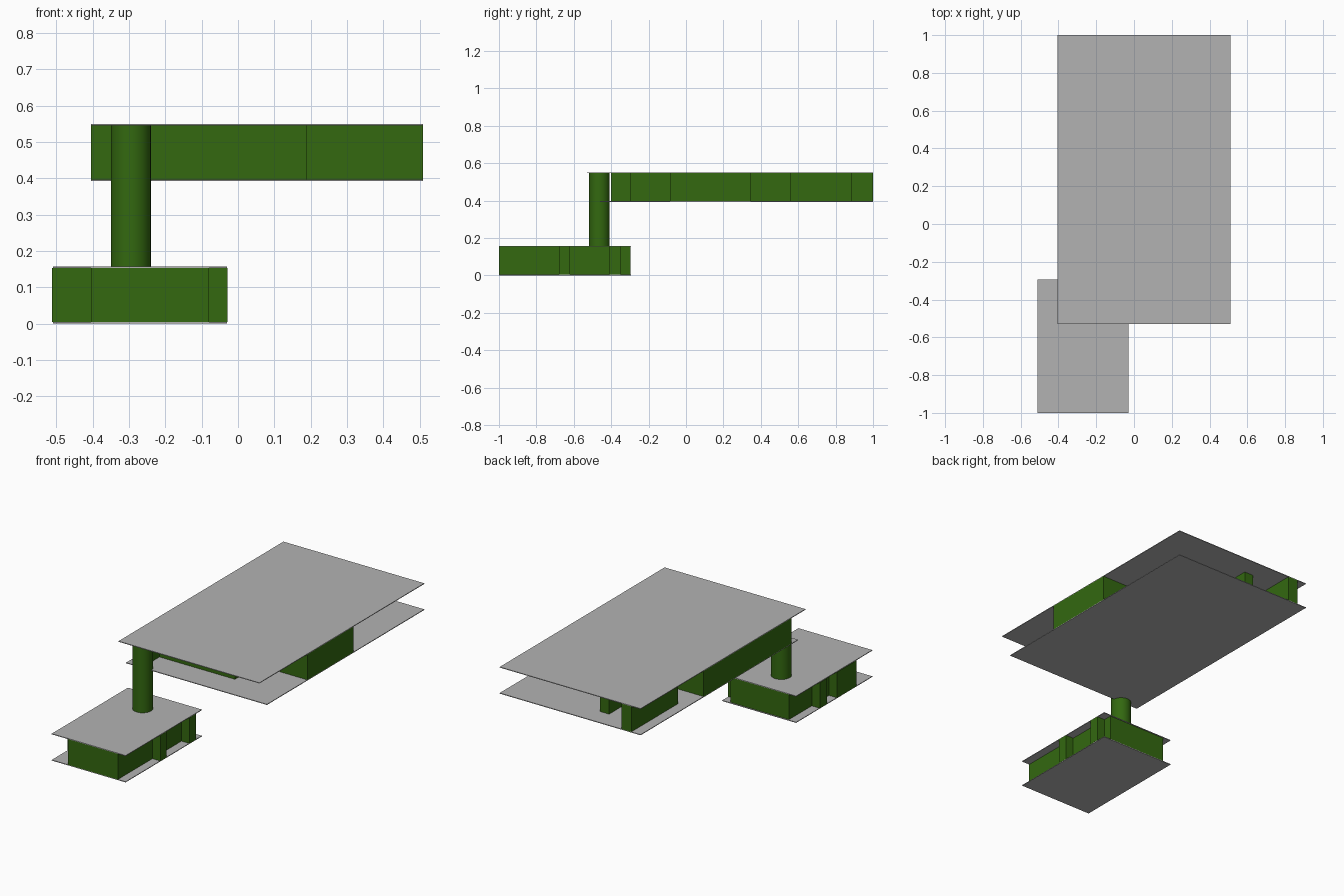
import bpy, bmesh, math

if "Cube" in bpy.data.objects:
    bpy.data.objects.remove(bpy.data.objects["Cube"])


def material(name, rgb):
    m = bpy.data.materials.new(name)
    m.diffuse_color = (*rgb, 1)
    m.use_nodes = True
    m.node_tree.nodes["Principled BSDF"].inputs["Base Color"].default_value = m.diffuse_color
    return m


GREY = material("slab grey", (0.45, 0.45, 0.45))
GREEN = material("wall green", (0.033, 0.14, 0.005))


def prism(name, outline, z0, z1, mat):
    """Extrude a flat outline from z0 to z1."""
    bm = bmesh.new()
    base = bm.faces.new([bm.verts.new((x, y, z0)) for x, y in outline])
    top = bmesh.ops.extrude_face_region(bm, geom=[base])
    verts = [v for v in top["geom"] if isinstance(v, bmesh.types.BMVert)]
    bmesh.ops.translate(bm, verts=verts, vec=(0, 0, z1 - z0))
    bmesh.ops.recalc_face_normals(bm, faces=bm.faces)
    me = bpy.data.meshes.new(name)
    bm.to_mesh(me)
    bm.free()
    me.materials.append(mat)
    ob = bpy.data.objects.new(name, me)
    bpy.context.collection.objects.link(ob)
    return ob


def slab(name, x0, x1, y0, y1, z):
    return prism(name, [(x0, y0), (x1, y0), (x1, y1), (x0, y1)], z, z + 0.004, GREY)


# thin floor and roof slabs of both levels
slab("lower_floor", -0.51, -0.03, -1.0, -0.293, 0.0)
slab("lower_roof", -0.51, -0.03, -1.0, -0.293, 0.154)
slab("upper_floor", -0.405, 0.51, -0.46, 1.0, 0.393)
slab("upper_roof", -0.405, 0.51, -0.53, 1.0, 0.546)

# stepped walls of the lower level
prism("lower_walls", [
    (-0.405, -1.0), (-0.08, -1.0), (-0.08, -0.68), (-0.029, -0.68),
    (-0.029, -0.62), (-0.08, -0.62), (-0.08, -0.41), (-0.029, -0.41),
    (-0.029, -0.35), (-0.08, -0.35), (-0.08, -0.298), (-0.46, -0.298),
    (-0.46, -0.51), (-0.512, -0.51), (-0.512, -0.575), (-0.46, -0.575),
    (-0.46, -0.67), (-0.512, -0.67), (-0.512, -0.85), (-0.405, -0.85),
], 0.004, 0.154, GREEN)

# stepped walls of the upper level
prism("upper_walls", [
    (-0.405, -0.40), (-0.30, -0.40), (-0.30, -0.30), (0.19, -0.30),
    (0.19, -0.085), (0.51, -0.085), (0.51, 0.345), (0.19, 0.345),
    (0.19, 0.56), (-0.06, 0.56), (-0.06, 0.885), (-0.12, 0.885),
    (-0.12, 0.67), (-0.28, 0.67), (-0.28, 1.0), (-0.345, 1.0),
    (-0.345, 0.565), (-0.24, 0.565), (-0.24, 0.415), (-0.405, 0.415),
], 0.397, 0.546, GREEN)

# round shaft joining the two levels
N = 32
shaft = prism("shaft", [
    (-0.295 + 0.055 * math.cos(2 * math.pi * i / N),
     -0.463 + 0.055 * math.sin(2 * math.pi * i / N)) for i in range(N)
], 0.156, 0.546, GREEN)
bpy.context.view_layer.objects.active = shaft
shaft.select_set(True)
bpy.ops.object.shade_smooth_by_angle(angle=math.radians(30))
